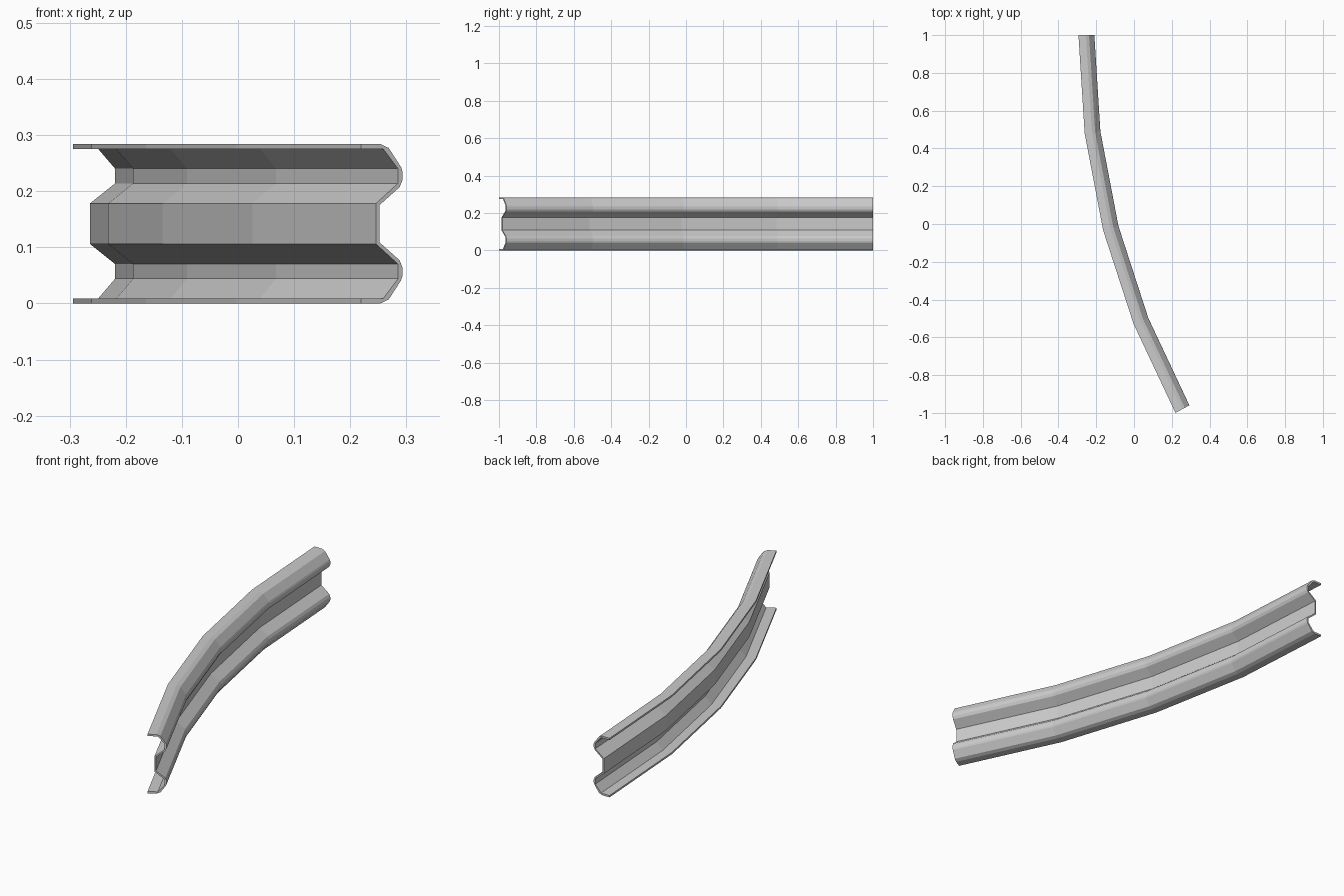
import bpy, bmesh, math
from mathutils import Vector

if "Cube" in bpy.data.objects:
    bpy.data.objects.remove(bpy.data.objects["Cube"])

HEIGHT = 0.284
STEP = math.radians(7.2)      # turn between stations
CHORD = 0.5214                # length of each straight facet
SEGMENTS = 4

# Upper half of the corrugated section: (depth, z)
outer = [(0.0, 0.284), (0.039, 0.284), (0.056, 0.277), (0.081, 0.243),
         (0.084, 0.235), (0.084, 0.220), (0.078, 0.207), (0.037, 0.175)]
inner = [(0.0, 0.275), (0.045, 0.275), (0.075, 0.240),
         (0.075, 0.214), (0.030, 0.178)]


def mirrored(half):
    """Complete an upper half with its reflection, running top to bottom."""
    return half + [(d, HEIGHT - z) for d, z in reversed(half)]


section = mirrored(outer) + mirrored(inner)[::-1]

# Sweep the section along the faceted arc of the back edge
bm = bmesh.new()
pos = Vector((-0.294, 1.0, 0.0))
rings = []
for i in range(SEGMENTS + 1):
    a = i * STEP
    across = Vector((math.cos(a), math.sin(a), 0))
    rings.append([bm.verts.new(pos + across * d + Vector((0, 0, z)))
                  for d, z in section])
    mid = a + STEP / 2
    pos = pos + Vector((math.sin(mid), -math.cos(mid), 0)) * CHORD

n = len(section)
for r0, r1 in zip(rings, rings[1:]):
    for j in range(n):
        k = (j + 1) % n
        bm.faces.new((r0[j], r0[k], r1[k], r1[j]))

# End caps
bm.faces.new(rings[0])
bm.faces.new(rings[-1][::-1])
bmesh.ops.recalc_face_normals(bm, faces=bm.faces)

mesh = bpy.data.meshes.new("curved_guard_rail")
bm.to_mesh(mesh)
bm.free()
rail = bpy.data.objects.new("curved_guard_rail", mesh)
bpy.context.collection.objects.link(rail)
